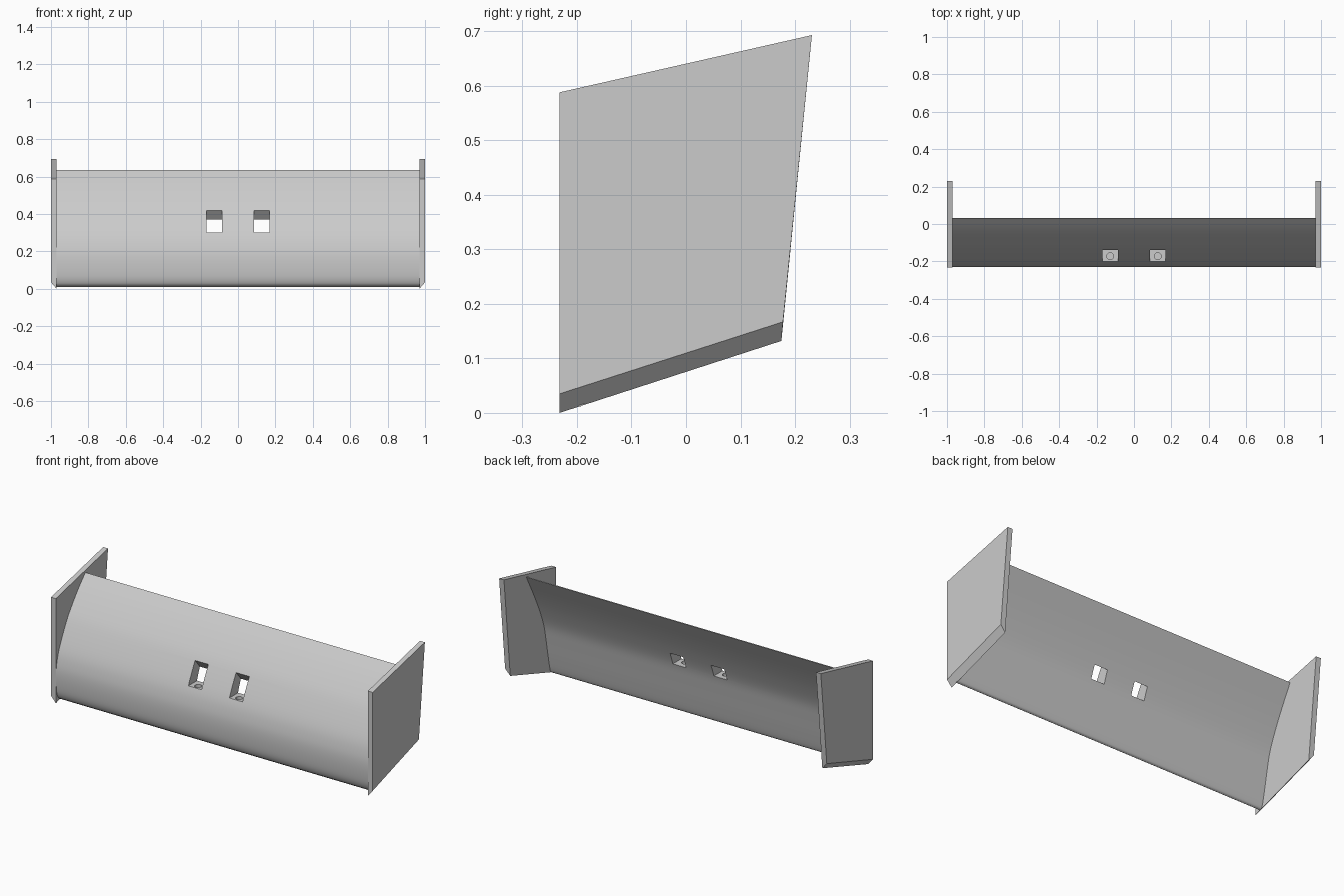
import bpy, math
from mathutils import Vector
from mathutils.geometry import interpolate_bezier

if "Cube" in bpy.data.objects:
    bpy.data.objects.remove(bpy.data.objects["Cube"], do_unlink=True)

grey = bpy.data.materials.new("light grey")
grey.use_nodes = True
grey.diffuse_color = (0.6, 0.6, 0.6, 1)
grey.node_tree.nodes["Principled BSDF"].inputs["Base Color"].default_value = (0.6, 0.6, 0.6, 1)


def prism(name, start, end):
    """Solid joining two matching loops of (x, y, z) points."""
    n = len(start)
    faces = [list(range(n))[::-1], list(range(n, n * 2))]
    faces += [(i, (i + 1) % n, n + (i + 1) % n, n + i) for i in range(n)]
    mesh = bpy.data.meshes.new(name)
    mesh.from_pydata(start + end, [], faces)
    mesh.materials.append(grey)
    obj = bpy.data.objects.new(name, mesh)
    bpy.context.collection.objects.link(obj)
    # consistent outward normals
    activate(obj)
    bpy.ops.object.mode_set(mode='EDIT')
    bpy.ops.mesh.select_all(action='SELECT')
    bpy.ops.mesh.normals_make_consistent(inside=False)
    bpy.ops.object.mode_set(mode='OBJECT')
    return obj


def activate(obj):
    bpy.ops.object.select_all(action='DESELECT')
    obj.select_set(True)
    bpy.context.view_layer.objects.active = obj


def at(x, profile):
    return [(x, y, z) for y, z in profile]


def smooth_path(points, steps=5):
    """Smooth curve through the points, without its last point."""
    p = [Vector(q) for q in points]
    p = [p[0] * 2 - p[1]] + p + [p[-1] * 2 - p[-2]]
    out = []
    for a, b, c, d in zip(p, p[1:], p[2:], p[3:]):
        seg = interpolate_bezier(b, b + (c - a) / 6, c - (d - b) / 6, c, steps + 1)
        out += [(v[0], v[1]) for v in seg[:-1]]
    return out


# Wing: curved section from the top edge, round the nose, up the back
front = [(.03, .635), (-.03, .57), (-.09, .495), (-.14, .42), (-.2, .3), (-.224, .22),
         (-.231, .15), (-.226, .07), (-.213, .028), (-.194, .011)]
back = [(-.194, .011), (-.18, .028), (-.16, .12), (-.142, .215), (-.122, .305),
        (-.085, .4), (-.035, .505), (.033, .633)]
section = smooth_path(front) + smooth_path(back) + [back[-1]]
wing = prism("wing", at(-.972, section), at(.972, section))

# Mounting slots with a flat floor, a sloping roof and a shallow bolt hole
slot = [(-.3, .3), (-.04, .3), (-.182, .47), (-.3, .47)]
cutters = []
for side in (-1, 1):
    x = side * .1275
    cutters.append(prism("slot_cutter", at(x - .041, slot), at(x + .041, slot)))
    bpy.ops.mesh.primitive_cylinder_add(vertices=24, radius=.018, depth=.08, location=(x, -.172, .31))
    bpy.context.object.data.materials.append(grey)
    cutters.append(bpy.context.object)

for cutter in cutters:
    cutter.hide_render = True
    cut = wing.modifiers.new("cut", 'BOOLEAN')
    cut.operation = 'DIFFERENCE'
    cut.solver = 'EXACT'
    cut.object = cutter
    activate(wing)
    bpy.ops.object.modifier_apply(modifier=cut.name)
for cutter in cutters:
    bpy.data.objects.remove(cutter, do_unlink=True)
activate(wing)
bpy.ops.object.shade_smooth_by_angle(angle=math.radians(30))

# End plates, with the lower edge bevelled up towards the outside
inner = [(-.232, 0), (.175, .132), (.231, .693), (-.232, .588)]
outer = [(-.232, .035), (.178, .167), (.231, .693), (-.232, .588)]
for side, name in ((1, "left_end_plate"), (-1, "right_end_plate")):
    prism(name, at(side * .97, inner), at(side, outer))
